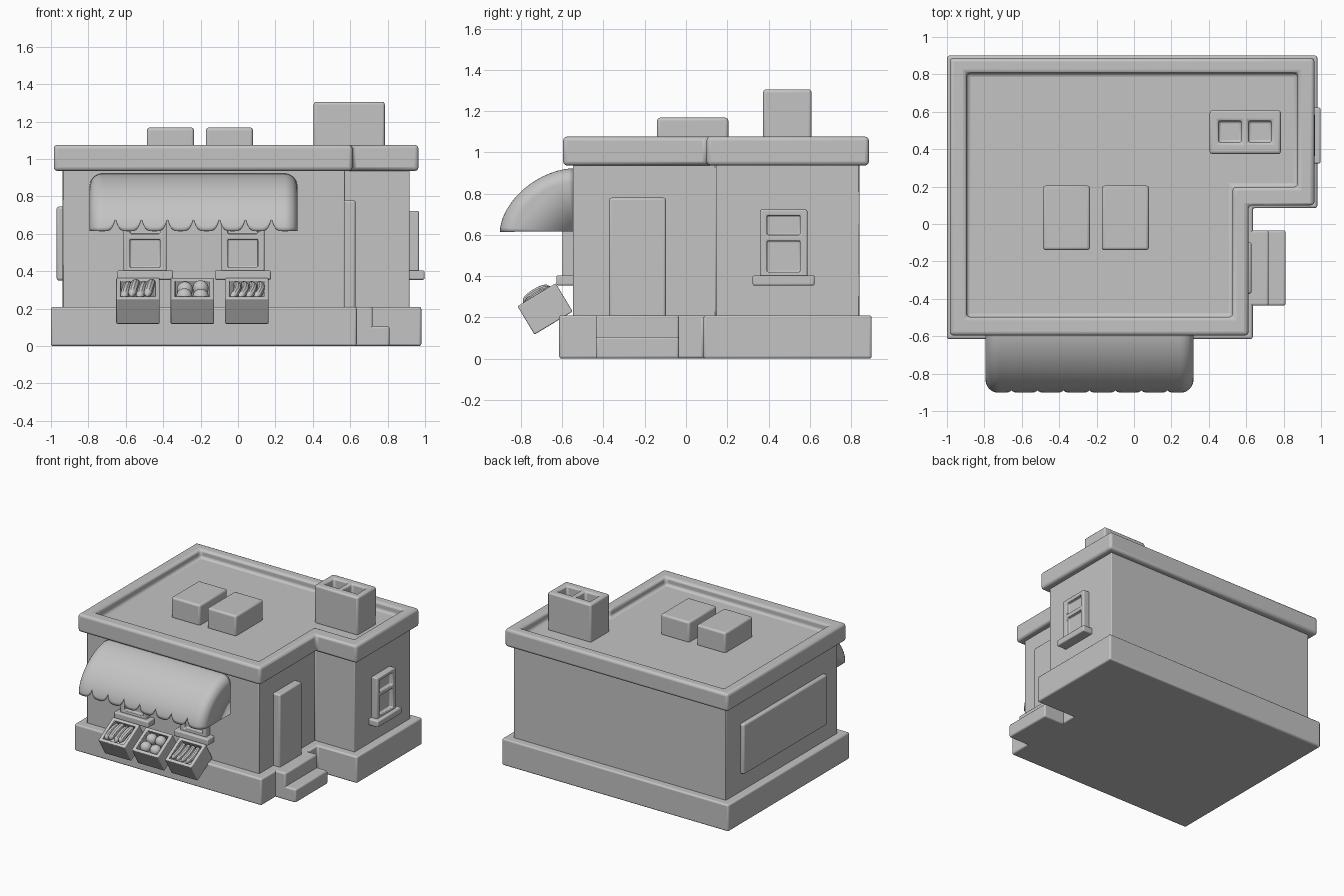
import bpy, math
from mathutils import Matrix, Vector

if "Cube" in bpy.data.objects:
    bpy.data.objects.remove(bpy.data.objects["Cube"], do_unlink=True)

grey = bpy.data.materials.new("plain_grey")
grey.use_nodes = True
COLOUR = (0.55, 0.55, 0.55, 1)
grey.diffuse_color = COLOUR
grey.node_tree.nodes["Principled BSDF"].inputs["Base Color"].default_value = COLOUR
parts = []


def make(name, verts, faces):
    mesh = bpy.data.meshes.new(name)
    mesh.from_pydata(verts, [], faces)
    obj = bpy.data.objects.new(name, mesh)
    bpy.context.collection.objects.link(obj)
    mesh.materials.append(grey)
    return obj


def finish(obj, bevel=0, segments=3, matrix=None):
    if bevel:
        mod = obj.modifiers.new("soft_edges", "BEVEL")
        mod.width, mod.segments = bevel, segments
        mod.limit_method, mod.angle_limit = "ANGLE", math.radians(40)
    if matrix:
        obj.matrix_world = matrix
    parts.append(obj)
    return obj


def prism(name, outline, z0, z1):
    n = len(outline)
    verts = [(x, y, z) for z in (z0, z1) for x, y in outline]
    sides = [(i, (i + 1) % n, n + (i + 1) % n, n + i) for i in range(n)]
    return make(name, verts, [tuple(range(n))[::-1], tuple(range(n, 2 * n))] + sides)


def block(name, lo, hi):
    (a, b, c), (d, e, f) = lo, hi
    return prism(name, [(a, b), (d, b), (d, e), (a, e)], c, f)


def cut(obj, cutter):
    mod = obj.modifiers.new("cut", "BOOLEAN")
    mod.operation, mod.solver, mod.object = "DIFFERENCE", "EXACT", cutter
    bpy.context.view_layer.update()
    bpy.context.view_layer.objects.active = obj
    bpy.ops.object.modifier_apply(modifier=mod.name)
    bpy.data.objects.remove(cutter, do_unlink=True)


def box(name, lo, hi, bevel=0.01, holes=(), matrix=None):
    obj = block(name, lo, hi)
    for hole in holes:
        cut(obj, block("cutter", *hole))
    return finish(obj, bevel, matrix=matrix)


def ell(x0, x1, x2, y0, y1, y2):
    return [(x0, y0), (x1, y0), (x1, y1), (x2, y1), (x2, y2), (x0, y2)]


# Building shell
finish(prism("foundation", ell(-1, 0.635, 0.98, -0.615, 0.085, 0.9), 0, 0.21), 0.012)
finish(prism("walls", ell(-0.937, 0.57, 0.917, -0.548, 0.145, 0.84), 0.2, 0.95), 0.005, 2)
roof = prism("roof", ell(-0.985, 0.612, 0.965, -0.596, 0.1, 0.887), 0.936, 1.076)
cut(roof, prism("cutter", ell(-0.895, 0.527, 0.875, -0.497, 0.198, 0.807), 1.01, 1.2))
finish(roof, 0.02)

# Roof fittings
for side, x in (("left", -0.046), ("right", -0.361)):
    box("roof_vent_" + side, (x - 0.126, -0.14, 1), (x + 0.126, 0.205, 1.168), 0.015)
box("chimney", (0.405, 0.374, 1), (0.785, 0.608, 1.305), 0.014,
    [((x, 0.436, 1.2), (x + 0.123, 0.55, 1.4)) for x in (0.452, 0.612)])

# Door, steps and side sign
box("door", (0.55, -0.373, 0.2), (0.628, -0.097, 0.78), 0.012)
box("upper_step", (0.6, -0.437, 0), (0.72, -0.034, 0.21), 0.012)
box("lower_step", (0.6, -0.437, 0), (0.81, -0.034, 0.106), 0.012)
box("side_sign", (-0.97, -0.385, 0.35), (-0.92, 0.66, 0.746), 0.014)


# Windows, modelled facing the front and then placed on a wall
def window(name, x, y, turn=0):
    place = Matrix.Translation((x, y, 0)) @ Matrix.Rotation(turn, 4, "Z")
    box(name + "_frame", (-0.115, -0.05, 0.39), (0.115, 0.02, 0.722), 0.007,
        [((-0.08, -0.1, z0), (0.08, -0.02, z1)) for z0, z1 in ((0.42, 0.57), (0.6, 0.693))],
        place)
    box(name + "_sill", (-0.15, -0.08, 0.354), (0.15, 0.02, 0.404), 0.009, matrix=place)


window("front_right_window", -0.497, -0.548)
window("front_left_window", 0.026, -0.548)
window("side_window", 0.917, 0.473, math.pi / 2)


# Awning: curved shell with rounded ends and a scalloped hem
def awning():
    left, right, count, steps, rows, rim = -0.794, 0.318, 8, 16, 16, 0.07
    depth, height, power, hem = 0.354, 0.307, 2 / 1.75, 0.615
    xs = [left + (right - left) * i / (count * steps) for i in range(count * steps + 1)]
    xs += [end + sign * rim * k for k in (0.01, 0.04, 0.3) for end, sign in ((left, 1), (right, -1))]
    xs.sort()
    verts, faces = [], []
    for x in xs:
        d = min(x - left, right - x, rim)
        inset = rim - math.sqrt(max(0, rim ** 2 - (rim - d) ** 2))
        f = ((x - left) / (right - left) * count) % 1
        notch = 0.066 * abs(2 * f - 1) ** 4
        if min(x - left, right - x) < 0.069:
            notch = 0
        tall = height - inset
        last = math.acos(min(1, (notch / tall) ** (1 / power)))
        for r in range(rows + 1):
            t = last * r / rows
            verts.append((x, -0.548 - (depth - inset) * abs(math.sin(t)) ** power,
                          hem + tall * abs(math.cos(t)) ** power))
    n = rows + 1
    for i in range(len(xs) - 1):
        for r in range(rows):
            a = i * n + r
            faces.append((a, a + 1, a + n + 1, a + n))
    # flat end panels
    for x, start in ((left, 0), (right, (len(xs) - 1) * n)):
        verts.append((x, -0.548, hem))
        ring = tuple(range(start, start + n)) + (len(verts) - 1,)
        faces.append(ring[::-1] if start == 0 else ring)
    obj = make("awning", verts, faces)
    mod = obj.modifiers.new("thickness", "SOLIDIFY")
    mod.thickness, mod.offset = 0.015, -1
    finish(obj)


awning()


# Produce crates tipped towards the front
def rod(name, points, radius, place):
    curve = bpy.data.curves.new(name, "CURVE")
    curve.dimensions, curve.bevel_depth, curve.bevel_resolution = "3D", radius, 3
    curve.use_fill_caps = True
    spline = curve.splines.new("POLY")
    spline.points.add(len(points) - 1)
    for i, (point, co) in enumerate(zip(spline.points, points)):
        point.co = (*co, 1)
        u = 2 * i / (len(points) - 1) - 1
        point.radius = max(0.12, (1 - u ** 4) ** 0.5)
    source = bpy.data.objects.new(name, curve)
    bpy.context.collection.objects.link(source)
    bpy.context.view_layer.update()
    mesh = bpy.data.meshes.new_from_object(
        source.evaluated_get(bpy.context.evaluated_depsgraph_get()))
    bpy.data.objects.remove(source, do_unlink=True)
    obj = bpy.data.objects.new(name, mesh)
    bpy.context.collection.objects.link(obj)
    mesh.materials.clear()
    mesh.materials.append(grey)
    finish(obj, matrix=place)


def arc(x, bend, lean, z):
    steps = [i / 5 - 1 for i in range(11)]
    return [(x + lean * u + bend * (1 - u * u), 0.078 * u, z + 0.012 * (1 - u * u)) for u in steps]


for kind, x in (("loaf", -0.535), ("fruit", -0.244), ("banana", 0.047)):
    place = Matrix.Translation((x, -0.683, 0.241)) @ Matrix.Rotation(math.radians(31), 4, "X")
    box(kind + "_crate", (-0.116, -0.108, -0.08), (0.116, 0.108, 0.08), 0.006,
        [((-0.092, -0.084, -0.03), (0.092, 0.084, 0.2))], place)
    if kind == "fruit":
        for i, (px, py, pz) in enumerate([(-0.043, -0.035, 0.05), (0.045, -0.04, 0.05),
                                          (-0.04, 0.043, 0.045), (0.044, 0.04, 0.055)]):
            bpy.ops.mesh.primitive_uv_sphere_add(segments=20, ring_count=12, radius=0.043)
            ball = bpy.context.object
            ball.name = f"fruit_{i + 1}"
            ball.data.materials.append(grey)
            finish(ball, matrix=place @ Matrix.Translation((px, py, pz)))
    else:
        for i in range(4):
            px = -0.063 + 0.042 * i
            if kind == "loaf":
                rod(f"loaf_{i + 1}", arc(px, 0, 0.014, 0.06 + 0.015 * (i % 2)), 0.025, place)
            else:
                rod(f"banana_{i + 1}", arc(px - 0.012, 0.025, 0.01, 0.062), 0.021, place)

# Smooth shading with sharp edges kept
bpy.ops.object.select_all(action="DESELECT")
for obj in parts:
    obj.select_set(True)
bpy.context.view_layer.objects.active = parts[0]
bpy.ops.object.shade_smooth_by_angle(angle=math.radians(35))
